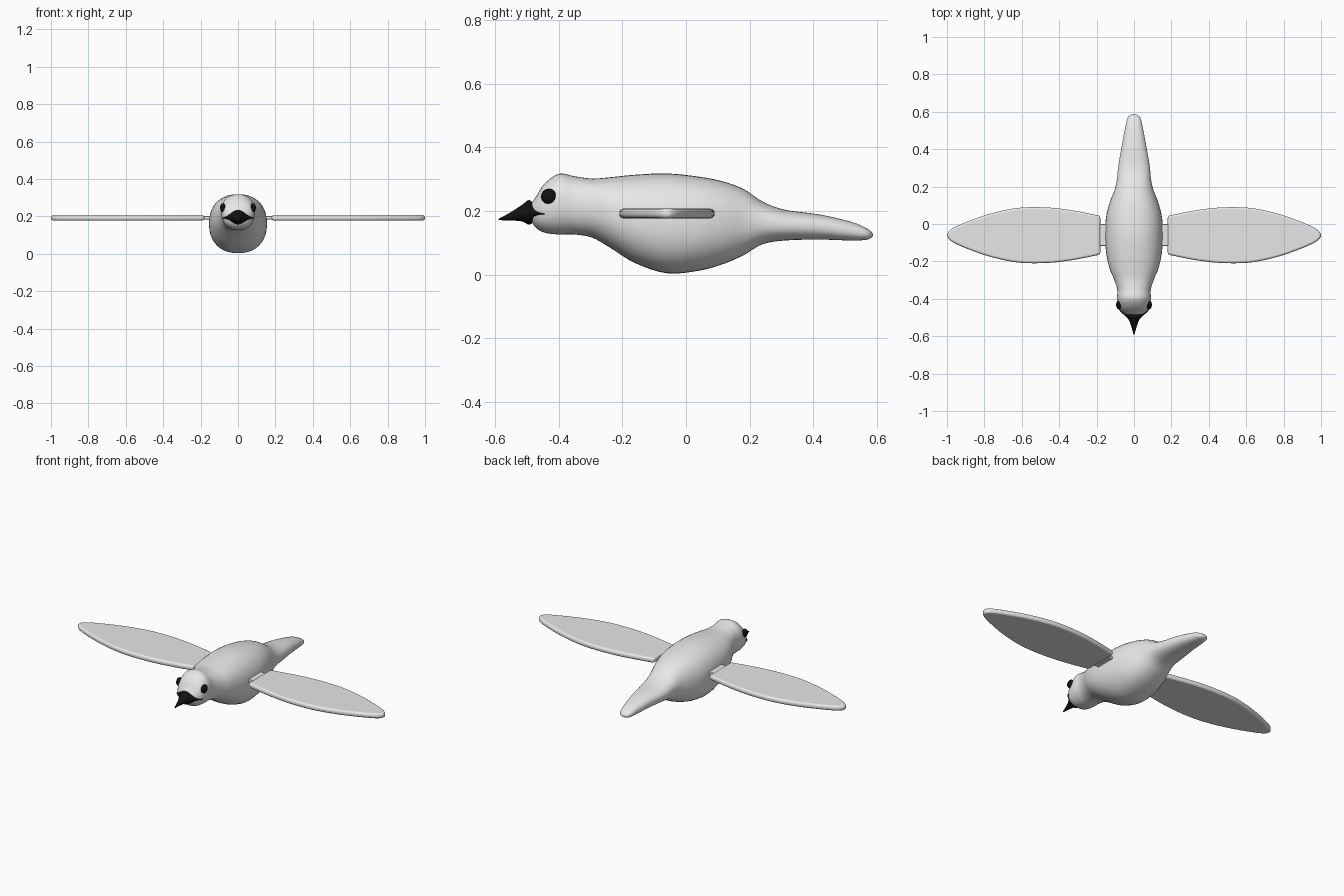
import bpy, bmesh, math
from mathutils import Vector

if "Cube" in bpy.data.objects:
    bpy.data.objects.remove(bpy.data.objects["Cube"])


def material(name, rgb):
    m = bpy.data.materials.new(name)
    m.diffuse_color = (*rgb, 1)
    m.use_nodes = True
    m.node_tree.nodes["Principled BSDF"].inputs["Base Color"].default_value = m.diffuse_color
    return m


PLUMAGE = material("pale_plumage", (0.8, 0.8, 0.8))
BLACK = material("black", (0.006, 0.006, 0.006))


def finish(bm, name, mat, angle=40):
    bmesh.ops.recalc_face_normals(bm, faces=bm.faces)
    me = bpy.data.meshes.new(name)
    bm.to_mesh(me)
    bm.free()
    me.materials.append(mat)
    ob = bpy.data.objects.new(name, me)
    bpy.context.collection.objects.link(ob)
    bpy.ops.object.select_all(action='DESELECT')
    ob.select_set(True)
    bpy.context.view_layer.objects.active = ob
    bpy.ops.object.shade_smooth_by_angle(angle=math.radians(angle))
    return ob


def refine(rows, steps):
    """Catmull-Rom interpolation through the stations."""
    pts = [Vector(r) for r in rows]
    out = []
    for i in range(len(pts) - 1):
        p0, p1 = pts[max(i - 1, 0)], pts[i]
        p2, p3 = pts[i + 1], pts[min(i + 2, len(pts) - 1)]
        for s in range(steps):
            t = s / steps
            out.append(0.5 * (2 * p1 + (p2 - p0) * t
                              + (2 * p0 - 5 * p1 + 4 * p2 - p3) * t * t
                              + (3 * p1 - p0 - 3 * p2 + p3) * t ** 3))
    return out + [pts[-1]]


def loft(name, rows, mat, power, sides=40, steps=4):
    """Skin superelliptic sections given as (y, bottom, top, half width)."""
    bm = bmesh.new()
    rings = []
    for y, lo, hi, w in refine(rows, steps):
        ring = []
        for k in range(sides):
            a = 2 * math.pi * k / sides
            c, s = math.cos(a), math.sin(a)
            x = math.copysign(abs(c) ** (2 / power), c) * w
            z = math.copysign(abs(s) ** (2 / power), s) * (hi - lo) / 2
            ring.append(bm.verts.new((x, y, (hi + lo) / 2 + z)))
        rings.append(ring)
    for a, b in zip(rings, rings[1:]):
        for k in range(sides):
            j = (k + 1) % sides
            bm.faces.new((a[k], a[j], b[j], b[k]))
    bm.faces.new(rings[0])
    bm.faces.new(rings[-1])
    return finish(bm, name, mat, 60)


def slab(name, outline, z0, z1, mat, radius):
    """Flat plate with rounded rims."""
    bm = bmesh.new()
    face = bm.faces.new([bm.verts.new((x, y, z0)) for x, y in outline])
    top = bmesh.ops.extrude_face_region(bm, geom=[face])["geom"]
    for v in top:
        if isinstance(v, bmesh.types.BMVert):
            v.co.z = z1
    ob = finish(bm, name, mat, 80)
    bev = ob.modifiers.new("rounded_rim", 'BEVEL')
    bev.width, bev.segments = radius, 4
    bev.limit_method, bev.angle_limit = 'ANGLE', math.radians(50)
    wn = ob.modifiers.new("flat_face_normals", 'WEIGHTED_NORMAL')
    wn.keep_sharp = False
    return ob


# Head, body and tail in one continuous skin
loft("body", [
    (-.497, .188, .203, .008), (-.488, .170, .222, .036),
    (-.472, .147, .245, .062), (-.446, .132, .285, .081),
    (-.400, .126, .317, .090), (-.350, .126, .309, .090),
    (-.295, .116, .302, .107), (-.240, .085, .306, .130),
    (-.160, .036, .314, .148), (-.060, .004, .318, .155),
    (.040, .012, .308, .149), (.120, .034, .292, .128),
    (.185, .063, .267, .103), (.240, .095, .230, .091),
    (.310, .107, .204, .084), (.420, .110, .189, .065),
    (.520, .107, .166, .046), (.565, .109, .147, .035),
    (.582, .115, .136, .021), (.588, .122, .128, .005),
], PLUMAGE, 2.25)

# Beak with swept-back mouth corners
loft("beak", [
    (-.590, .171, .175, .003), (-.550, .170, .197, .014),
    (-.515, .167, .220, .027), (-.492, .157, .234, .046),
    (-.468, .177, .208, .074), (-.446, .185, .196, .084),
], BLACK, 1.7, sides=24)

# Half chord of the wing along its span
WING = [(.180, .103), (.300, .128), (.420, .145), (.540, .150), (.650, .142),
        (.780, .112), (.890, .073), (.955, .045), (.985, .026), (.999, .008)]

for side, sx in (("right", 1), ("left", -1)):
    # Wing blade
    span = refine(WING, 3)
    outline = [(sx * x, -.06 + h) for x, h in span]
    outline += [(sx * x, -.06 - h) for x, h in reversed(span)]
    slab(side + "_wing", outline, .177, .207, PLUMAGE, .0125)

    # Short joint between body and wing
    joint = [(sx * .10, 0), (sx * .19, 0), (sx * .19, -.117), (sx * .10, -.117)]
    slab(side + "_wing_joint", joint, .183, .201, PLUMAGE, .004)

    # Eye
    bm = bmesh.new()
    bmesh.ops.create_uvsphere(bm, u_segments=24, v_segments=14, radius=.024)
    for v in bm.verts:
        v.co = Vector((sx * .081 + v.co.x * .6, v.co.y - .432, v.co.z + .246))
    finish(bm, side + "_eye", BLACK)
